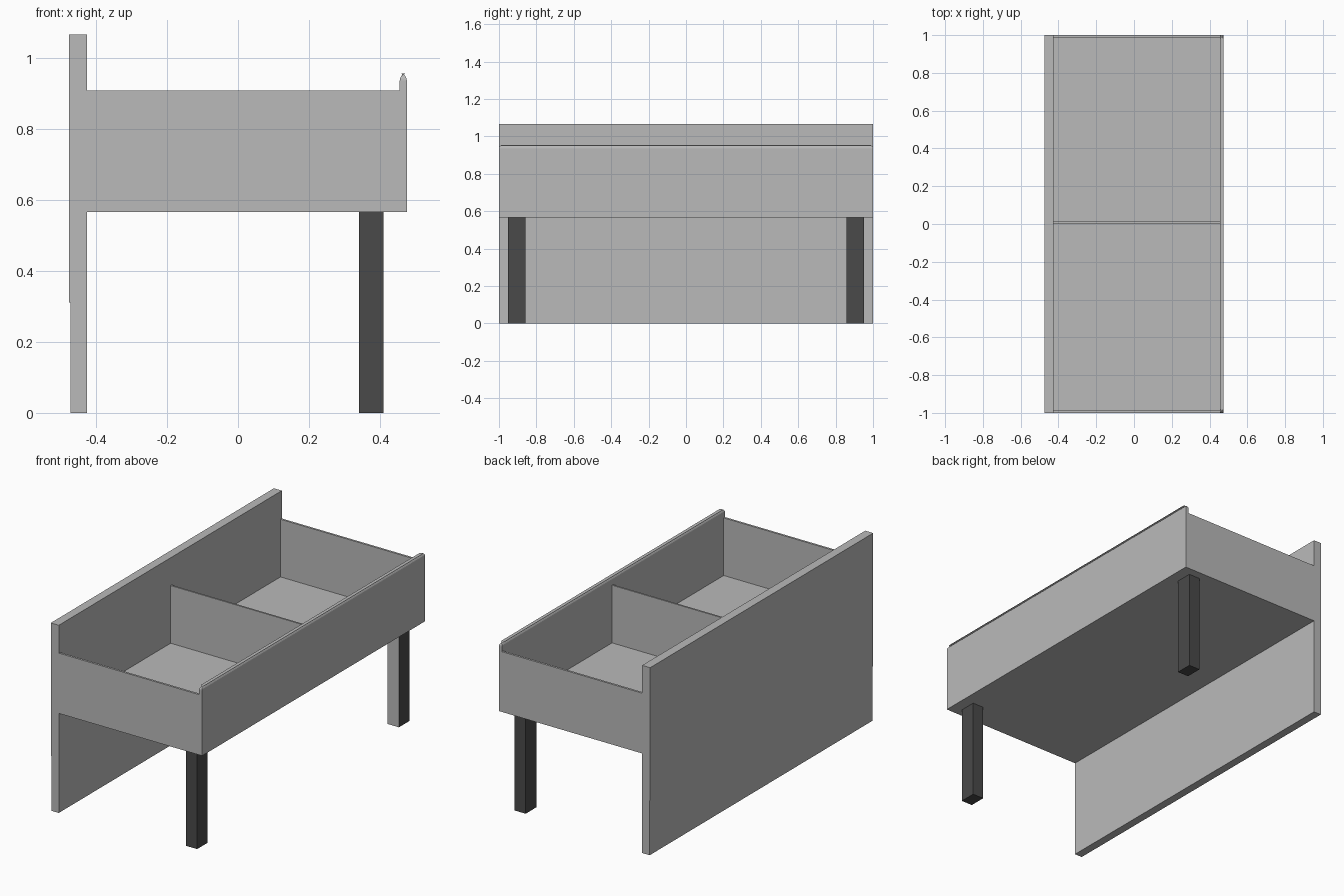
import bpy
import bmesh
from mathutils import Vector

cube = bpy.data.objects.get("Cube")
if cube:
    bpy.data.objects.remove(cube, do_unlink=True)


def make_material(name, value):
    mat = bpy.data.materials.new(name)
    mat.use_nodes = True
    colour = (value, value, value, 1)
    mat.diffuse_color = colour
    mat.node_tree.nodes["Principled BSDF"].inputs["Base Color"].default_value = colour
    return mat


light_grey = make_material("light_grey", 0.49)
dark_grey = make_material("dark_grey", 0.067)


def extrude_profile(name, profile, direction, *materials):
    """Solid made by sweeping a flat outline along a direction."""
    bm = bmesh.new()
    face = bm.faces.new([bm.verts.new(p) for p in profile])
    swept = bmesh.ops.extrude_face_region(bm, geom=[face])["geom"]
    verts = [v for v in swept if isinstance(v, bmesh.types.BMVert)]
    bmesh.ops.translate(bm, verts=verts, vec=Vector(direction))
    bmesh.ops.recalc_face_normals(bm, faces=bm.faces)
    mesh = bpy.data.meshes.new(name)
    bm.to_mesh(mesh)
    bm.free()
    for mat in materials:
        mesh.materials.append(mat)
    obj = bpy.data.objects.new(name, mesh)
    bpy.context.collection.objects.link(obj)
    return obj


def box(name, x, y, z, *materials):
    outline = [(x[0], y[0], z[0]), (x[1], y[0], z[0]),
               (x[1], y[1], z[0]), (x[0], y[1], z[0])]
    return extrude_profile(name, outline, (0, 0, z[1] - z[0]), *materials)


BOTTOM, RIM = 0.565, 0.907
INNER_X = (-0.425, 0.455)

# Tall panel, with its lower part set in very slightly
box("tall_panel", (-0.475, -0.425), (-1, 1), (0.31, 1.065), light_grey)
box("tall_panel_base", (-0.472, -0.425), (-1, 1), (0, 0.31), light_grey)

# Low side rail with rounded upper corners
rail = box("side_rail", (0.455, 0.475), (-1, 1), (BOTTOM, 0.955), light_grey)
bm = bmesh.new()
bm.from_mesh(rail.data)
corners = [e for e in bm.edges
           if all(abs(v.co.y) > 0.99 and v.co.z > 0.9 for v in e.verts)]
bmesh.ops.bevel(bm, geom=corners, offset=0.02, segments=5,
                profile=0.5, affect='EDGES')
bm.to_mesh(rail.data)
bm.free()

# Tray floor, end walls and divider
box("tray_floor", INNER_X, (-0.988, 0.988), (BOTTOM, 0.58), light_grey)
box("front_end_wall", INNER_X, (-1, -0.988), (BOTTOM, RIM), light_grey)
box("back_end_wall", INNER_X, (0.988, 1), (BOTTOM, RIM), light_grey)
box("divider", INNER_X, (0.003, 0.013), (0.58, RIM), light_grey)

# Two legs; the back one has a light inner face
for name, side in (("front_leg", -1), ("back_leg", 1)):
    y = sorted((side * 0.857, side * 0.952))
    leg = box(name, (0.34, 0.41), y, (0, BOTTOM), dark_grey, light_grey)
    for face in leg.data.polygons:
        face.material_index = int(side > 0 and face.normal.y < -0.5)
